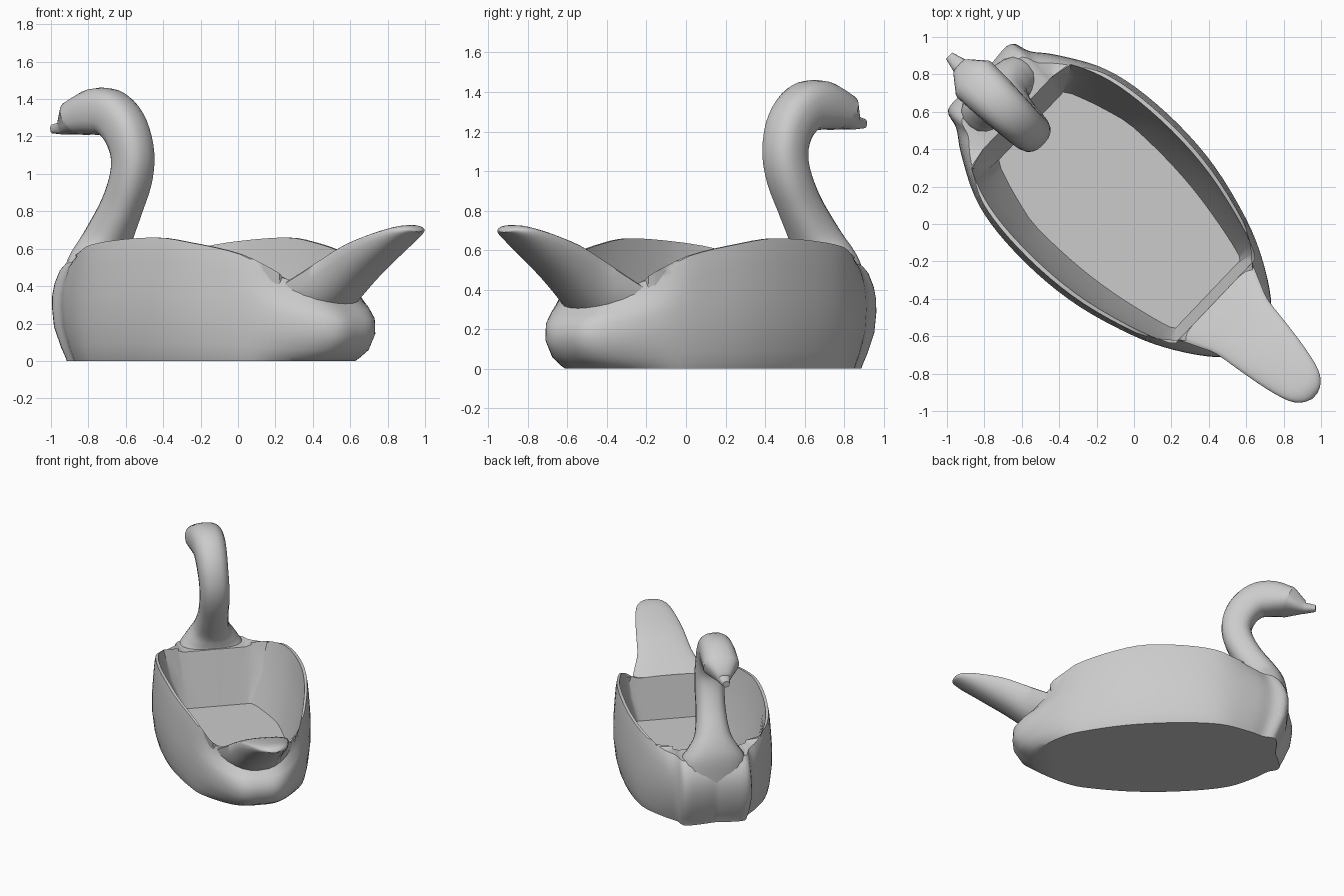
import bpy, bmesh, math
from mathutils import Matrix, Vector

if "Cube" in bpy.data.objects:
    bpy.data.objects.remove(bpy.data.objects["Cube"], do_unlink=True)

grey = bpy.data.materials.new("plain_grey")
grey.use_nodes = True
grey.diffuse_color = (0.6, 0.6, 0.6, 1)
grey.node_tree.nodes["Principled BSDF"].inputs["Base Color"].default_value = (0.6, 0.6, 0.6, 1)

# The boat lies diagonally: local x runs towards the head, local y across
TURN = Matrix.Rotation(math.atan2(0.69, -0.725), 4, 'Z')


def spline(points, steps):
    """Smooth curve through points of any dimension."""
    pts = [Vector(p) for p in points]
    out = []
    for i in range(len(pts) - 1):
        a, b, c, d = pts[max(i - 1, 0)], pts[i], pts[i + 1], pts[min(i + 2, len(pts) - 1)]
        for s in range(steps):
            t = s / steps
            out.append(b + (c - a) * t / 2 + (a * 2 - b * 5 + c * 4 - d) * t * t / 2
                       + (b * 3 - a - c * 3 + d) * t ** 3 / 2)
    return out + [pts[-1]]


def lerp_table(table, x):
    for (x0, y0), (x1, y1) in zip(table, table[1:]):
        if x <= x1:
            return y0 + (y1 - y0) * max(0, (x - x0) / (x1 - x0))
    return table[-1][1]


def loft(name, rings, sharp=40):
    bm = bmesh.new()
    loops = [[bm.verts.new(p) for p in ring] for ring in rings]
    for lo, hi in zip(loops, loops[1:]):
        for i in range(len(lo)):
            j = (i + 1) % len(lo)
            bm.faces.new((lo[i], lo[j], hi[j], hi[i]))
    bm.faces.new(loops[0])
    bm.faces.new(loops[-1])
    bmesh.ops.remove_doubles(bm, verts=bm.verts, dist=0.0005)
    bmesh.ops.recalc_face_normals(bm, faces=bm.faces)
    bm.transform(TURN)
    mesh = bpy.data.meshes.new(name)
    bm.to_mesh(mesh)
    bm.free()
    mesh.materials.append(grey)
    obj = bpy.data.objects.new(name, mesh)
    bpy.context.collection.objects.link(obj)
    bpy.ops.object.select_all(action='DESELECT')
    obj.select_set(True)
    bpy.context.view_layer.objects.active = obj
    bpy.ops.object.shade_smooth_by_angle(angle=math.radians(sharp))


# Hull: plan outline stacked in layers, then folded inward to the floor
half = spline([(-.89, 0), (-.88, .12), (-.8, .22), (-.62, .34), (-.41, .435), (-.1, .52),
               (.2, .55), (.5, .535), (.72, .48), (.93, .365), (1.04, .285), (1.14, .245),
               (1.145, .12), (1.13, 0)], 4)
outline = half + [Vector((p.x, -p.y)) for p in half[-2:0:-1]]
RIM = spline([(-.9, .4), (-.65, .455), (-.41, .57), (-.1, .635), (.15, .66), (.6, .625),
              (.9, .55), (1.14, .52)], 4)

rings = []
# height fraction, width scale, pull of the stern, pull of the bow
for frac, wide, stern, bow in [(0, .92, .155, .09), (.04, .94, .12, .085), (.14, .97, .05, .06),
                               (.35, 1, 0, .015), (.55, 1, .005, 0), (.68, .99, .05, 0),
                               (.8, .98, .12, .015), (.93, .965, .15, .05), (1, .95, .15, .09)]:
    ring = []
    for p in outline:
        end = min(1, max(0, (abs(p.x - .12) - .55) / .45))
        u = p.x + (stern if p.x < 0 else -bow) * end
        ring.append((u, p.y * wide, frac * lerp_table(RIM, p.x)))
    rings.append(ring)
FLOOR, DECK = .11, .43
lip, middle, floor = [], [], []
for p in outline:
    top = Vector((min(.86, max(-.6, p.x)), p.y * .91, max(DECK, lerp_table(RIM, p.x))))
    if p.x > .86:
        top.y = max(-.27, min(.27, top.y))
    narrow = .68 - .12 * min(1, max(0, (p.x - .4) / .36))
    low = Vector((min(.76, max(-.545, p.x)), p.y * narrow, FLOOR))
    if p.x > .76:
        low.y = max(-.25, min(.25, low.y))
    lip.append(top)
    middle.append(top.lerp(low, .5) + Vector((0, p.y * .04, 0)))
    floor.append(low)
loft("hull", rings + [lip, middle, floor])


def soft(x):
    return math.copysign(abs(x) ** .8, x)


# Neck, head and beak: one tapering rounded sweep (along, height, half depth, half width)
path = spline([(1.0, .36, .13, .25), (1.0, .5, .13, .235), (.985, .58, .125, .185),
               (.945, .67, .115, .13), (.85, .82, .107, .108), (.775, .97, .108, .108),
               (.755, 1.1, .112, .108), (.8, 1.23, .12, .112), (.9, 1.32, .125, .12),
               (1.02, 1.332, .125, .128), (1.15, 1.3, .098, .132)], 4)
path += [Vector(p) for p in [(1.24, 1.255, .05, .06), (1.26, 1.245, .036, .045),
                             (1.335, 1.24, .024, .024)]]
rings = []
for i, p in enumerate(path):
    d = path[min(i + 1, len(path) - 1)] - path[max(i - 1, 0)]
    t = Vector((d[0], d[1])).normalized()
    lean = .03 * min(1, max(0, p[1] - .6) / .6)
    ring = []
    for k in range(20):
        a = math.tau * k / 20
        off = p[2] * soft(math.sin(a))
        ring.append((p[0] - t.y * off, lean + p[3] * soft(math.cos(a)), p[1] + t.x * off))
    rings.append(ring)
loft("neck_and_head", rings, 35)


# Tail: flat-topped, round-bellied fan (position, half width, top, bottom)
rings = []
for u, w, top, bottom in spline([(-.6, .285, .435, .2), (-.7, .24, .5, .24), (-.8, .2, .565, .31),
                                 (-.95, .178, .64, .43), (-1.12, .15, .695, .55),
                                 (-1.25, .115, .725, .64), (-1.31, .07, .72, .68),
                                 (-1.335, .02, .7, .69)], 3):
    edge = top - min(.03, (top - bottom) / 2)
    ring = []
    for k in range(24):
        s = math.sin(math.tau * k / 24)
        z = edge + s * (top - edge if s > 0 else edge - bottom)
        ring.append((u, w * soft(math.cos(math.tau * k / 24)), z))
    rings.append(ring)
loft("tail", rings, 50)
